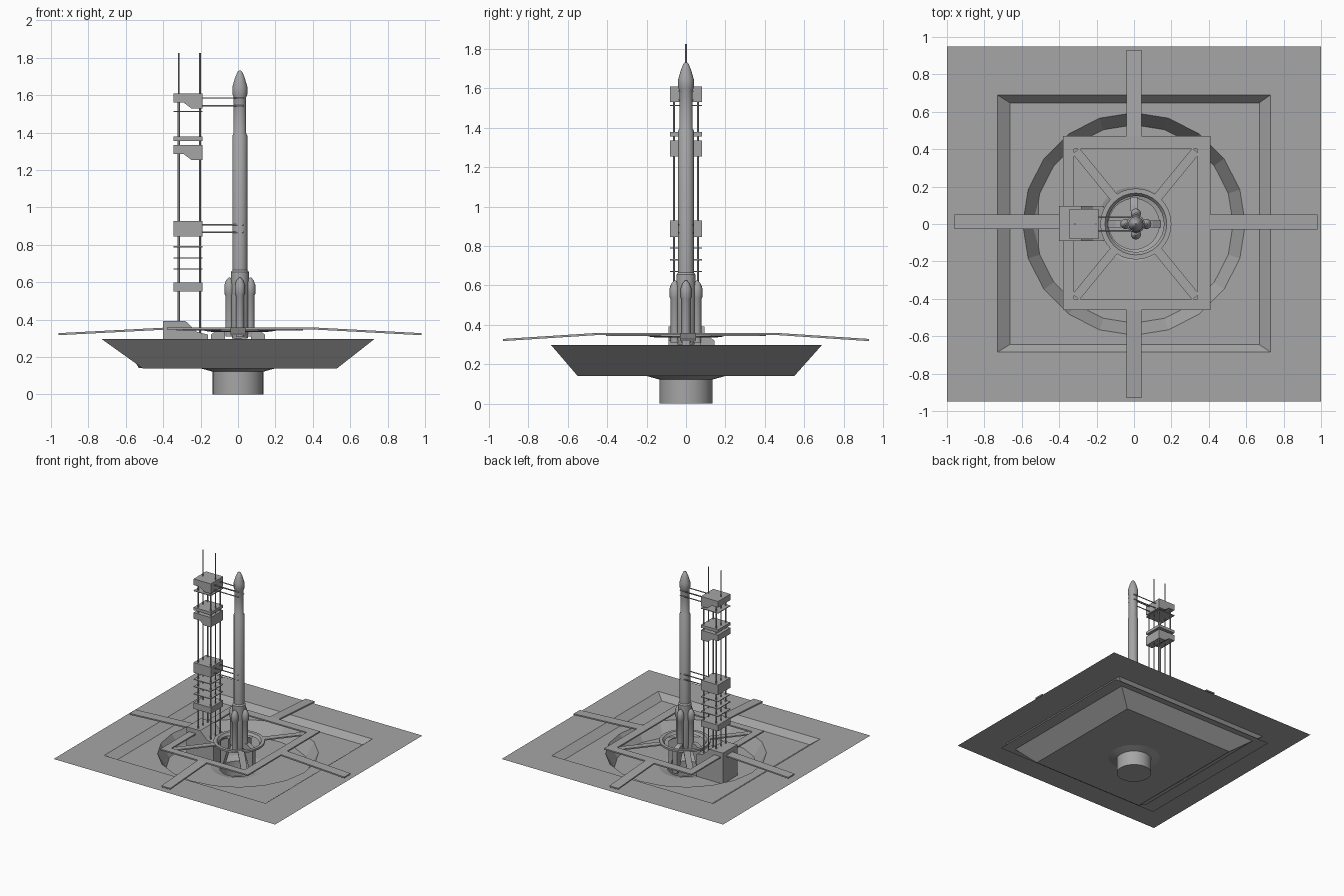
import bpy, bmesh, math
from mathutils import Vector, Matrix

if "Cube" in bpy.data.objects:
    bpy.data.objects.remove(bpy.data.objects["Cube"], do_unlink=True)

GREY = (0.38, 0.38, 0.38, 1)
mat = bpy.data.materials.new("concrete_grey")
mat.use_nodes = True
mat.diffuse_color = GREY
mat.node_tree.nodes["Principled BSDF"].inputs["Base Color"].default_value = GREY


def finish(name, bm, smooth=False):
    bmesh.ops.recalc_face_normals(bm, faces=bm.faces)
    mesh = bpy.data.meshes.new(name)
    bm.to_mesh(mesh)
    bm.free()
    mesh.materials.append(mat)
    ob = bpy.data.objects.new(name, mesh)
    bpy.context.collection.objects.link(ob)
    if smooth:
        bpy.ops.object.select_all(action="DESELECT")
        ob.select_set(True)
        bpy.context.view_layer.objects.active = ob
        bpy.ops.object.shade_smooth_by_angle(angle=math.radians(35))
    return ob


def rect(x0, x1, y0, y1, z):
    return [Vector(p) for p in ((x0, y0, z), (x1, y0, z), (x1, y1, z), (x0, y1, z))]


def circle(r, z, n=32, x=0.0, y=0.0):
    return [Vector((x + r * math.cos(2 * math.pi * i / n),
                    y + r * math.sin(2 * math.pi * i / n), z)) for i in range(n)]


def loft(name, loops, caps=(False, False), smooth=False):
    """Skin a stack of loops that share a vertex count."""
    bm = bmesh.new()
    rings = [[bm.verts.new(p) for p in loop] for loop in loops]
    n = len(rings[0])
    for a, b in zip(rings, rings[1:]):
        for i in range(n):
            j = (i + 1) % n
            bm.faces.new((a[i], a[j], b[j], b[i]))
    if caps[0]:
        bm.faces.new(rings[0])
    if caps[1]:
        bm.faces.new(rings[-1])
    return finish(name, bm, smooth)


def sheet(name, outer, inner):
    """Flat sheet with a hole in it."""
    bm = bmesh.new()
    edges = []
    for loop in (outer, inner):
        vs = [bm.verts.new(p) for p in loop]
        edges += [bm.edges.new((vs[i - 1], vs[i])) for i in range(len(vs))]
    bmesh.ops.triangle_fill(bm, use_beauty=True, edges=edges, normal=(0, 0, 1))
    for f in bm.faces:
        f.normal_update()
    bmesh.ops.dissolve_limit(bm, angle_limit=0.01, verts=bm.verts, edges=bm.edges)
    return finish(name, bm)


def turned(name, profile, x, y=0.0, n=24):
    return loft(name, [circle(r, z, n, x, y) for r, z in profile], (True, True), True)


def prism(name, profile, y0, y1, turn=0.0):
    """Extrude an (x, z) profile along y, then turn it about z."""
    rot = Matrix.Rotation(turn, 3, "Z")
    return loft(name, [[rot @ Vector((x, y, z)) for x, z in profile] for y in (y0, y1)],
                (True, True))


def box(name, x0, x1, y0, y1, z0, z1):
    return loft(name, [rect(x0, x1, y0, y1, z0), rect(x0, x1, y0, y1, z1)], (True, True))


def rod(name, a, b, r, n=6):
    a, b = Vector(a), Vector(b)
    q = (b - a).to_track_quat("Z", "Y")
    return loft(name, [[p + q @ v for v in circle(r, 0, n)] for p in (a, b)], (True, True))


# Ground and sunken pit
GROUND, FLOOR, PIT = 0.297, 0.25, 0.14
top = rect(-0.73, 0.73, -0.685, 0.69, GROUND)
base = rect(-0.51, 0.53, -0.55, 0.55, PIT)
sheet("ground", rect(-1, 1, -0.95, 0.95, GROUND), top)
loft("pit_walls", [top, base])
sheet("pit_floor", rect(-0.78, 0.77, -0.70, 0.70, FLOOR), circle(0.595, FLOOR, 20))
loft("round_pit_wall", [circle(0.595, FLOOR, 20), circle(0.53, PIT + 0.001, 20)])
sheet("pit_bottom", base, circle(0.20, PIT))
loft("flame_duct", [circle(0.20, PIT), circle(0.135, 0.122), circle(0.135, 0)],
     (False, True), True)

# Square platform frame
Z0, Z1 = 0.347, 0.358
loft("platform_frame", [
    rect(-0.38, 0.41, -0.46, 0.47, Z0), rect(-0.38, 0.41, -0.46, 0.47, Z1),
    rect(-0.32, 0.34, -0.40, 0.40, Z1), rect(-0.32, 0.34, -0.40, 0.40, Z0),
    rect(-0.38, 0.41, -0.46, 0.47, Z0)])

# Sloping access roads on all four sides: start, end, turn, side shift
for name, r0, r1, k, shift in (("left_road", 0.41, 0.98, 0, 0.01),
                               ("back_road", 0.47, 0.93, 1, 0),
                               ("right_road", 0.38, 0.96, 2, -0.012),
                               ("front_road", 0.46, 0.93, 3, 0)):
    prism(name, [(r0, Z0), (r1, Z0 - 0.03), (r1, Z1 - 0.03), (r0, Z1)],
          shift - 0.04, shift + 0.04, k * math.pi / 2)

# Ring around the rocket with diagonal struts to the frame corners
CX = 0.01
ring = [circle(r, z, 32, CX) for r, z in
        ((0.19, 0.34), (0.19, 0.355), (0.165, 0.355), (0.15, 0.335), (0.19, 0.34))]
loft("service_ring", ring, smooth=True)
for sx in (-1, 1):
    for sy in (-1, 1):
        d = Vector((sx * 0.32, sy * 0.39, 0))
        side = Vector((-d.y, d.x, 0)).normalized() * 0.024
        start = d.normalized() * 0.18 + Vector((CX, 0, 0))
        end = d + Vector((CX, 0, 0))
        foot = [start - side, end - side, end + side, start + side]
        loft("diagonal_strut", [[p + Vector((0, 0, z)) for p in foot]
                                for z in (0.342, 0.352)], (True, True))

# Launch mount supports
for k in range(3):
    prism("mount_support", [(0.07, 0.355), (0.10, 0.35), (0.145, 0.32), (0.145, PIT),
                            (0.12, PIT), (0.07, 0.30)], -0.02, 0.02, k * math.pi / 2)

# Rocket
turned("rocket_core", [
    (0.042, 0.30), (0.048, 0.34), (0.048, 0.655), (0.04, 0.665), (0.04, 1.385),
    (0.034, 1.395), (0.034, 1.59), (0.04, 1.605), (0.04, 1.645), (0.027, 1.69),
    (0.013, 1.725), (0.004, 1.732)], CX)
for k in range(4):
    a = k * math.pi / 2
    turned("side_booster", [
        (0.022, 0.31), (0.022, 0.53), (0.027, 0.54), (0.027, 0.585), (0.018, 0.61),
        (0.005, 0.625)], CX + 0.056 * math.cos(a), 0.056 * math.sin(a), 16)

# Service tower: base, decks and posts
TX0, TX1, TY = -0.345, -0.19, 0.08
prism("tower_base", [(-0.40, PIT), (-0.40, 0.392), (-0.28, 0.392), (-0.22, 0.335),
                     (-0.16, 0.32), (-0.16, PIT)], -0.09, 0.095)
for name, z in (("top_cabin", 1.61), ("middle_cabin", 1.335)):
    prism(name, [(TX0, z), (TX1, z), (TX1, z - 0.08), (-0.25, z - 0.08),
                 (-0.29, z - 0.05), (TX0, z - 0.05)], -TY, TY)
for name, z0, z1 in (("middle_cabin_roof", 1.355, 1.378), ("lower_cabin", 0.845, 0.928),
                     ("bottom_cabin", 0.55, 0.60)):
    box(name, TX0, TX1, -TY, TY, z0, z1)
for z in (1.513, 0.79, 0.73, 0.67):
    box("thin_deck", TX0, TX1, -TY, TY, z - 0.003, z + 0.003)
for x in (-0.317, -0.203):
    for y in (-0.06, 0.06):
        rod("tower_post", (x, y, 0.30), (x, y, 1.60), 0.006)
    rod("tower_mast", (x, 0, 0.30), (x, 0, 1.825), 0.0045)

# Swing arms reaching from the tower to the rocket
for z in (1.585, 1.543, 0.907, 0.867):
    for y in (-0.035, 0.035):
        rod("swing_arm", (-0.20, y, z), (0.03, y, z), 0.004)
